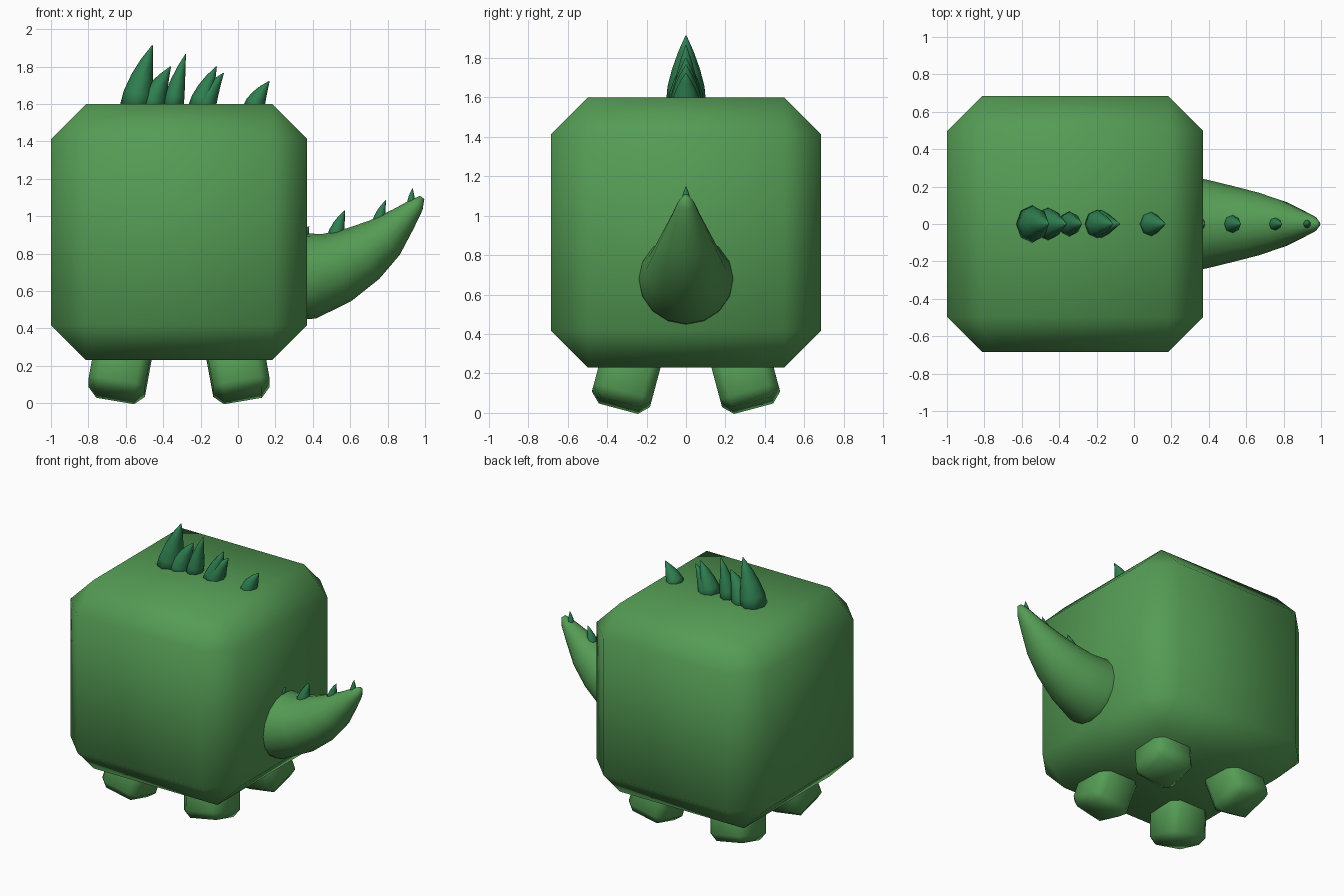
import bpy, bmesh, math
from mathutils import Vector, Matrix

cube = bpy.data.objects.get("Cube")
if cube:
    bpy.data.objects.remove(cube, do_unlink=True)


def material(name, color):
    m = bpy.data.materials.new(name)
    m.use_nodes = True
    m.diffuse_color = (*color, 1)
    m.node_tree.nodes["Principled BSDF"].inputs["Base Color"].default_value = (*color, 1)
    return m


green = material("leaf green", (0.09, 0.33, 0.09))
dark = material("spike green", (0.028, 0.21, 0.08))


def finish(name, bm, mat):
    bmesh.ops.recalc_face_normals(bm, faces=bm.faces[:])
    for f in bm.faces:
        f.smooth = True
    mesh = bpy.data.meshes.new(name)
    bm.to_mesh(mesh)
    bm.free()
    mesh.materials.append(mat)
    obj = bpy.data.objects.new(name, mesh)
    bpy.context.collection.objects.link(obj)
    return obj


def chamfered_box(name, size, bevel, matrix, mat):
    bm = bmesh.new()
    bmesh.ops.create_cube(bm, size=1)
    bmesh.ops.scale(bm, vec=size, verts=bm.verts)
    bmesh.ops.bevel(bm, geom=bm.edges[:], offset=bevel, segments=1,
                    affect='EDGES', profile=0.5)
    bm.transform(matrix)
    return finish(name, bm, mat)


def horn(name, path, sides, mat, widen=1.0):
    """Loft rings along (x, z, radius) points lying in the y = 0 plane."""
    bm = bmesh.new()
    pts = [Vector((x, 0, z)) for x, z, r in path]
    rings = []
    for i, p in enumerate(pts):
        along = (pts[min(i + 1, len(pts) - 1)] - pts[max(i - 1, 0)]).normalized()
        across = Vector((along.z, 0, -along.x))
        ring = []
        for k in range(sides):
            a = math.tau * k / sides
            offset = across * math.cos(a) + Vector((0, widen * math.sin(a), 0))
            ring.append(bm.verts.new(p + offset * path[i][2]))
        rings.append(ring)
    for lower, upper in zip(rings, rings[1:]):
        for k in range(sides):
            n = (k + 1) % sides
            bm.faces.new((lower[k], lower[n], upper[n], upper[k]))
    bm.faces.new(rings[0])
    bm.faces.new(rings[-1])
    return finish(name, bm, mat)


def spike(name, base, tip, radius, widen=1.2):
    """Curved thorn that rises from its base and bends toward its tip."""
    (bx, bz), (tx, tz) = base, tip
    path = []
    for t, thick in ((0, 1), (0.25, 0.92), (0.5, 0.7), (0.75, 0.4), (1, 0.03)):
        x = bx + (tx - bx) * (0.6 * t + 0.4 * t * t)
        path.append((x, bz + (tz - bz) * t, radius * thick))
    return horn(name, path, 8, dark, widen)


# Body
MID_X = -0.315
chamfered_box("body", (1.37, 1.37, 1.37), 0.188,
              Matrix.Translation((MID_X, 0, 0.915)), green)

# Four splayed legs
for side_x, end in ((1, "left"), (-1, "right")):
    for side_y, row in ((-1, "front"), (1, "back")):
        place = (Matrix.Translation((MID_X + side_x * 0.312, side_y * 0.295, 0.2))
                 @ Matrix.Rotation(math.radians(15 * side_y), 4, 'X')
                 @ Matrix.Rotation(math.radians(-10 * side_x), 4, 'Y'))
        chamfered_box(f"{row}_{end}_leg", (0.305, 0.305, 0.34), 0.05, place, green)

# Upturned tail
horn("tail", [(0.2, 0.67, 0.235), (0.38, 0.68, 0.23), (0.53, 0.725, 0.195),
              (0.67, 0.80, 0.16), (0.785, 0.885, 0.122), (0.885, 0.985, 0.075),
              (0.955, 1.06, 0.042), (0.985, 1.1, 0.014)], 16, green, 1.04)

# Spikes along the back
for i, (bx, tx, tz, r) in enumerate((
        (-0.55, -0.457, 1.914, 0.085), (-0.47, -0.36, 1.80, 0.075),
        (-0.35, -0.28, 1.866, 0.057), (-0.205, -0.115, 1.80, 0.065),
        (-0.19, -0.077, 1.765, 0.065), (0.08, 0.168, 1.722, 0.057))):
    spike(f"back_spike_{i + 1}", (bx, 1.57), (tx, tz), r)

# Small spikes along the tail
for i, (bx, bz, tx, tz, r) in enumerate((
        (0.335, 0.87, 0.38, 0.945, 0.045), (0.52, 0.88, 0.57, 1.03, 0.046),
        (0.75, 0.96, 0.79, 1.085, 0.034), (0.925, 1.06, 0.933, 1.15, 0.022))):
    spike(f"tail_spike_{i + 1}", (bx, bz), (tx, tz), r, 1.1)
